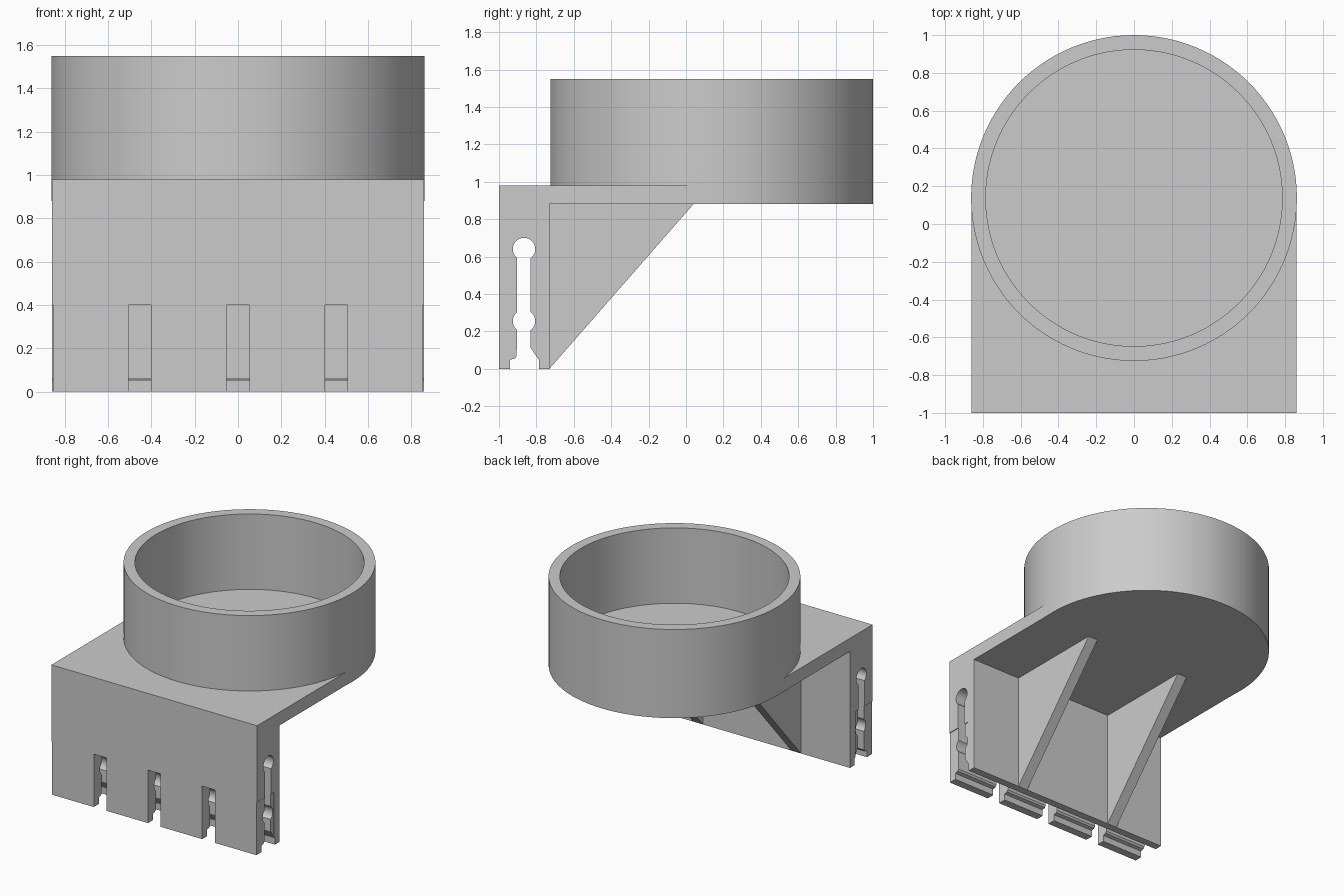
import bpy, bmesh, math
from mathutils import Matrix

cube = bpy.data.objects.get("Cube")
if cube:
    bpy.data.objects.remove(cube, do_unlink=True)

# Single grey plastic
GREY = (0.6, 0.6, 0.6, 1.0)
mat = bpy.data.materials.new("grey plastic")
mat.use_nodes = True
mat.diffuse_color = GREY
mat.node_tree.nodes["Principled BSDF"].inputs["Base Color"].default_value = GREY

HALF_W = 0.86
RADIUS, INNER = 0.8625, 0.785
CUP_Y = 1 - RADIUS
SHELF_LOW, SHELF_TOP, CUP_TOP = 0.88, 0.98, 1.55
FRONT, BACK = -1.0, -0.73


def make_object(name, bm):
    bmesh.ops.recalc_face_normals(bm, faces=bm.faces)
    mesh = bpy.data.meshes.new(name)
    bm.to_mesh(mesh)
    bm.free()
    mesh.materials.append(mat)
    obj = bpy.data.objects.new(name, mesh)
    bpy.context.collection.objects.link(obj)
    return obj


def extrude_x(name, profile, x0, x1):
    """Extrude a closed (y, z) outline from x0 to x1."""
    bm = bmesh.new()
    face = bm.faces.new([bm.verts.new((x0, y, z)) for y, z in profile])
    grown = bmesh.ops.extrude_face_region(bm, geom=[face])["geom"]
    moved = [v for v in grown if isinstance(v, bmesh.types.BMVert)]
    bmesh.ops.translate(bm, verts=moved, vec=(x1 - x0, 0, 0))
    return make_object(name, bm)


def cylinder(name, radius, z0, z1):
    bm = bmesh.new()
    bmesh.ops.create_cone(bm, cap_ends=True, segments=112, radius1=radius,
                          radius2=radius, depth=z1 - z0,
                          matrix=Matrix.Translation((0, CUP_Y, (z0 + z1) / 2)))
    return make_object(name, bm)


def combine(target, tool, operation):
    """Apply a boolean and discard the tool."""
    mod = target.modifiers.new("combine", 'BOOLEAN')
    mod.object, mod.operation, mod.solver = tool, operation, 'EXACT'
    bpy.ops.object.select_all(action='DESELECT')
    bpy.context.view_layer.objects.active = target
    target.select_set(True)
    bpy.ops.object.modifier_apply(modifier=mod.name)
    bpy.data.objects.remove(tool, do_unlink=True)


# Keyhole channel: a neck with two round pockets and a flared mouth
NECK_L, NECK_R, POCKET_Y, POCKET_R = -0.905, -0.832, -0.866, 0.06


def pocket_arc(z, start, end, steps):
    """Arc round a pocket, clockwise in degrees from +y."""
    angles = [math.radians(start + (end - start) * i / steps) for i in range(steps + 1)]
    return [(POCKET_Y + POCKET_R * math.cos(a), z + POCKET_R * math.sin(a)) for a in angles]


channel = [(-0.94, 0), (-0.94, 0.048), (-0.915, 0.055), (NECK_L, 0.068)]
channel += pocket_arc(0.255, 230, 130, 10)
channel += pocket_arc(0.64, 230, -55, 28)
channel += pocket_arc(0.255, 55, -55, 10)
channel += [(NECK_R, 0.115), (-0.787, 0.048), (-0.787, 0)]

# Bracket: wall with channel, and the shelf running under the cup
outline = [(FRONT, 0)] + channel + [(BACK, 0), (BACK, SHELF_LOW), (CUP_Y, SHELF_LOW),
                                    (CUP_Y, SHELF_TOP), (FRONT, SHELF_TOP)]
holder = extrude_x("bracket_and_cup", outline, -HALF_W, HALF_W)

# Notches splitting the front lip into clips; the outer pair only graze the sides
for i in range(-2, 3):
    x = i * 0.4535
    notch = extrude_x("notch_cutter", [(-1.1, -0.1), (-0.797, -0.1), (-0.797, 0.4), (-1.1, 0.4)],
                      x - 0.0525, x + 0.0525)
    combine(holder, notch, 'DIFFERENCE')

# Round cup
combine(holder, cylinder("cup_outer", RADIUS, SHELF_LOW, CUP_TOP), 'UNION')
combine(holder, cylinder("cup_bore", INNER, SHELF_TOP, CUP_TOP + 0.1), 'DIFFERENCE')
bpy.ops.object.shade_smooth_by_angle(angle=math.radians(25))

# Triangular support ribs
for name, x in (("left_rib", 0.41), ("right_rib", -0.41)):
    extrude_x(name, [(BACK, 0), (0.04, SHELF_LOW), (BACK, SHELF_LOW)], x - 0.04, x + 0.04)
